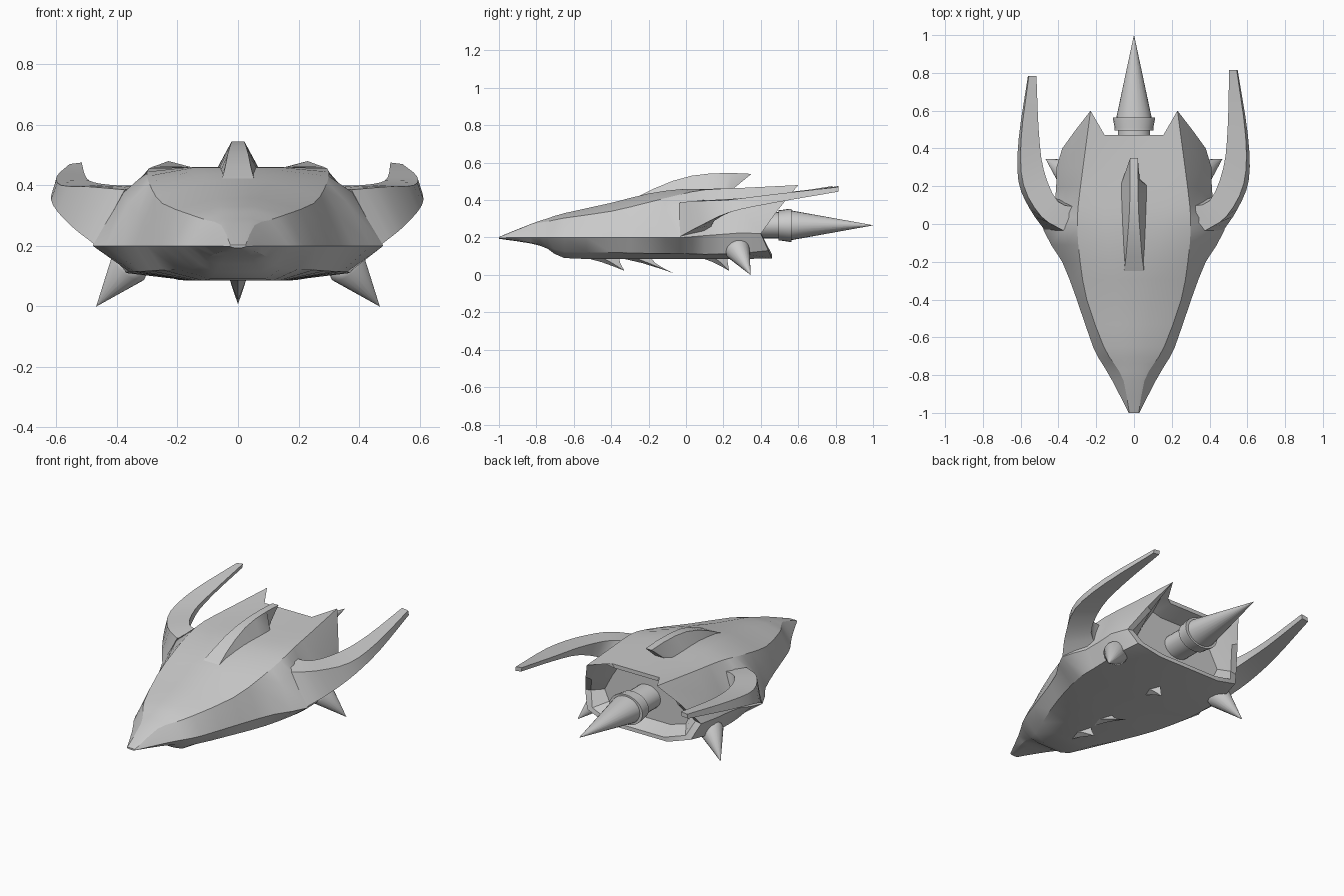
import bpy, bmesh, math
from mathutils import Vector

if "Cube" in bpy.data.objects:
    bpy.data.objects.remove(bpy.data.objects["Cube"])


def finish(name, bm, angle=30):
    bmesh.ops.remove_doubles(bm, verts=bm.verts, dist=1e-5)
    bmesh.ops.recalc_face_normals(bm, faces=bm.faces)
    me = bpy.data.meshes.new(name)
    bm.to_mesh(me)
    bm.free()
    ob = bpy.data.objects.new(name, me)
    bpy.context.collection.objects.link(ob)
    bpy.ops.object.select_all(action='DESELECT')
    ob.select_set(True)
    bpy.context.view_layer.objects.active = ob
    bpy.ops.object.shade_smooth_by_angle(angle=math.radians(angle))
    return ob


def loft(name, rings, angle=30):
    """Skin a sequence of equal-length point rings and cap both ends."""
    bm = bmesh.new()
    vs = [[bm.verts.new(p) for p in r] for r in rings]
    n = len(vs[0])
    for a, b in zip(vs, vs[1:]):
        for i in range(n):
            j = (i + 1) % n
            bm.faces.new((a[i], a[j], b[j], b[i]))
    bm.faces.new(vs[0])
    bm.faces.new(vs[-1])
    return finish(name, bm, angle)


def smooth_rings(rings, steps=3):
    """Catmull-Rom interpolation between rings."""
    R = [[Vector(p) for p in r] for r in rings]
    R = [[2 * a - b for a, b in zip(R[0], R[1])]] + R + [[2 * a - b for a, b in zip(R[-1], R[-2])]]
    out = []
    for k in range(1, len(R) - 2):
        for s in range(steps):
            t = s / steps
            out.append([0.5 * (2 * b + (c - a) * t + (2 * a - 5 * b + 4 * c - d) * t * t
                               + (3 * b - a - 3 * c + d) * t ** 3)
                        for a, b, c, d in zip(*R[k - 1:k + 3])])
    return out + [R[-2]]


def flip(points, s):
    return [(x * s, y, z) for x, y, z in points]


def both_sides(half):
    return half + flip(half, -1)[::-1]


def lathe(name, profile, origin, axis, scale=(1, 1, 1), sides=24):
    """Revolve (radius, height) pairs about an axis."""
    rot = Vector((0, 0, 1)).rotation_difference(Vector(axis))
    rings = []
    for r, h in profile:
        ring = []
        for i in range(sides):
            a = math.tau * i / sides
            p = rot @ Vector((r * math.cos(a), r * math.sin(a), h))
            ring.append(Vector(origin) + Vector([c * k for c, k in zip(p, scale)]))
        rings.append(ring)
    return loft(name, rings, 35)


# Hull: y, then (x, z) of deck edge, shoulder, flank, chine, low side, keel edge
stations = [
    (-1.00, .012, .203, .025, .202, .027, .200, .028, .198, .020, .195, .01, .193),
    (-.83, .040, .272, .055, .268, .086, .236, .115, .200, .080, .172, .04, .168),
    (-.74, .050, .302, .105, .285, .138, .243, .168, .200, .110, .152, .06, .140),
    (-.65, .060, .330, .160, .304, .190, .252, .217, .200, .145, .125, .09, .090),
    (-.40, .090, .385, .250, .340, .278, .270, .303, .200, .250, .120, .14, .086),
    (-.20, .120, .435, .285, .388, .334, .300, .380, .200, .320, .115, .15, .085),
    (-.03, .150, .458, .300, .430, .380, .375, .480, .200, .360, .115, .15, .085),
    (.10, .160, .460, .295, .455, .362, .335, .420, .210, .370, .110, .16, .085),
    (.30, .160, .460, .270, .465, .352, .345, .410, .225, .370, .115, .17, .085),
]
rings = [[(s[i], s[0], s[i + 1]) for i in range(1, 13, 2)] for s in stations]
rings = [both_sides([tuple(p) for p in r]) for r in smooth_rings(rings, 2)]
# Stern with swept-back shoulder points, rim and recessed engine bay
stern = [(.155, .47, .46), (.23, .60, .48), (.315, .49, .345), (.38, .40, .22), (.34, .44, .13), (.20, .46, .088)]
rim = [(x * .90, min(y, .48), .27 + (z - .27) * .88) for x, y, z in stern]
bay = [(x * .82, .36, .27 + (z - .27) * .82) for x, y, z in rim]
rings += [both_sides(r) for r in (stern, rim, bay)]
loft("hull", rings, 28)

# Dorsal fin: ridge half width, y, z and base half width, y, z
fin = [
    (.055, -.27, .413, .060, -.27, .38),
    (.042, -.17, .462, .062, -.19, .41),
    (.034, -.07, .503, .065, -.11, .43),
    (.026, .03, .530, .068, 0, .445),
    (.022, .13, .542, .070, .11, .45),
    (.021, .24, .545, .072, .20, .45),
    (.020, .35, .540, .030, .24, .45),
]
loft("dorsal_fin", [[(-a, b, c), (a, b, c), (d, e, f), (-d, e, f)] for a, b, c, d, e, f in fin])

# Horns: inner top, outer top, outer low, inner low corners
horn = [
    [(.28, .09, .40), (.375, -.035, .385), (.472, -.035, .203), (.34, .13, .215)],
    [(.40, .12, .40), (.49, .04, .395), (.55, .08, .265), (.43, .15, .29)],
    [(.475, .29, .41), (.583, .21, .40), (.610, .23, .335), (.485, .30, .36)],
    [(.50, .50, .43), (.595, .45, .43), (.607, .46, .385), (.51, .51, .40)],
    [(.51, .80, .475), (.550, .80, .47), (.555, .80, .445), (.515, .80, .45)],
]
for side, s in (("right", 1), ("left", -1)):
    # the right horn is slightly longer and closer to the body
    shaped = [[(x - .008 * s * y, y * (1 + .02 * s), z) for x, y, z in r] for r in smooth_rings(horn)]
    loft("horn_" + side, [flip(r, s) for r in shaped])
    # Lower side spikes with rounded roots
    base, tip = Vector((.362 * s, .278, .13)), Vector((.468 * s, .345, 0))
    length = (tip - base).length
    lathe("side_spike_" + side,
          [(.004, -.05), (.043, -.042), (.063, -.018), (.067, 0), (.0005, length)],
          base, tip - base, sides=20)

# Rear drill: neck, collar and long cone, slightly wider than tall
lathe("drill_neck", [(.07, .33), (.07, .51)], (0, 0, .265), (0, 1, 0), (1.22, 1, 1))
lathe("drill_collar", [(.082, .495), (.082, .51), (.088, .55), (.088, .563), (.076, .563)],
      (0, 0, .265), (0, 1, 0), (1.25, 1, 1))
lathe("drill_cone", [(.078, .55), (.078, .57), (.0005, 1.0)], (0, 0, .265), (0, 1, 0), (1.18, 1, 1))

# Keel barbs: front, rear and tip y, tip z
for i, (y0, y1, yt, zt) in enumerate([(-.54, -.36, -.33, .022), (-.36, -.19, -.07, .01), (.08, .22, .23, .022)]):
    rows = []
    for t, w in ((0, 1), (.35, .7), (.7, .35), (1, .03)):
        z = .092 + (zt - .092) * t
        a, b = y0 + (yt - y0) * t ** .8, y1 + (yt - y1) * t ** 1.5
        m = (a + b) / 2
        rows.append([(0, a, z), (.028 * w, m, z), (0, b + .001, z), (-.028 * w, m, z)])
    loft("keel_barb_%d" % (i + 1), rows)
